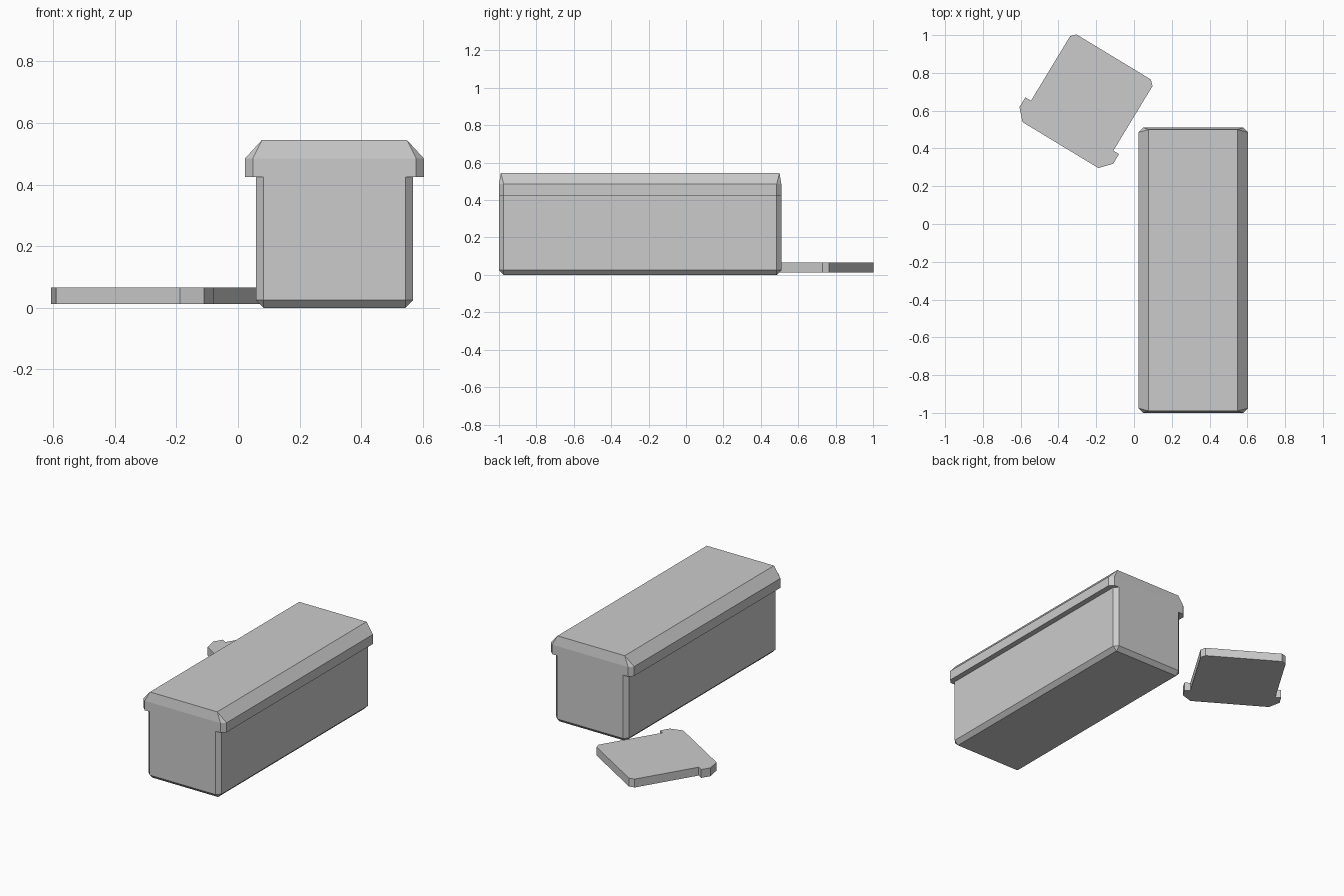
import bpy, bmesh, math
from mathutils import Matrix, Vector

if "Cube" in bpy.data.objects:
    bpy.data.objects.remove(bpy.data.objects["Cube"])

# Half cross-section of the loaf, bottom to top: (half width, height)
HALF = [(0.23, 0.0), (0.255, 0.025), (0.255, 0.425),
        (0.29, 0.425), (0.29, 0.485), (0.235, 0.545)]
# Matching half outline of the flat end faces
END = [(0.23, 0.025), (0.23, 0.025), (0.23, 0.425),
       (0.265, 0.425), (0.265, 0.485), (0.265, 0.485)]
# How far each section point sits behind the end face
SETBACK = [0.025, 0.025, 0.025, 0.025, 0.025, 0.01]


def mirrored(half):
    return half + [(-x, z) for x, z in reversed(half)]


def loft(name, rings):
    """Skin closed rings of points and cap both ends."""
    bm = bmesh.new()
    loops = [[bm.verts.new(p) for p in ring] for ring in rings]
    n = len(loops[0])
    for a, b in zip(loops, loops[1:]):
        for i in range(n):
            j = (i + 1) % n
            bm.faces.new((a[i], a[j], b[j], b[i]))
    bm.faces.new(loops[0])
    bm.faces.new(loops[-1])
    bmesh.ops.remove_doubles(bm, verts=bm.verts, dist=1e-4)
    bmesh.ops.recalc_face_normals(bm, faces=bm.faces)
    mesh = bpy.data.meshes.new(name)
    bm.to_mesh(mesh)
    bm.free()
    obj = bpy.data.objects.new(name, mesh)
    bpy.context.collection.objects.link(obj)
    return obj


section, end = mirrored(HALF), mirrored(END)
setback = SETBACK + SETBACK[::-1]

# Bread loaf with chamfered ends
L = 0.755
rings = [
    [(x, -L, z) for x, z in end],
    [(x, -L + s, z) for (x, z), s in zip(section, setback)],
    [(x, L - s, z) for (x, z), s in zip(section, setback)],
    [(x, L, z) for x, z in end],
]
loaf = loft("bread_loaf", rings)
loaf.location = (0.313, -0.245, 0)

# Cut slice lying flat, turned away from the loaf
slice_rings = [[(x, -h, z) for x, h in section] for z in (0.013, 0.066)]
bread_slice = loft("bread_slice", slice_rings)
bread_slice.location = (-0.107, 0.884, 0)
bread_slice.rotation_euler.z = math.radians(-31.2)
